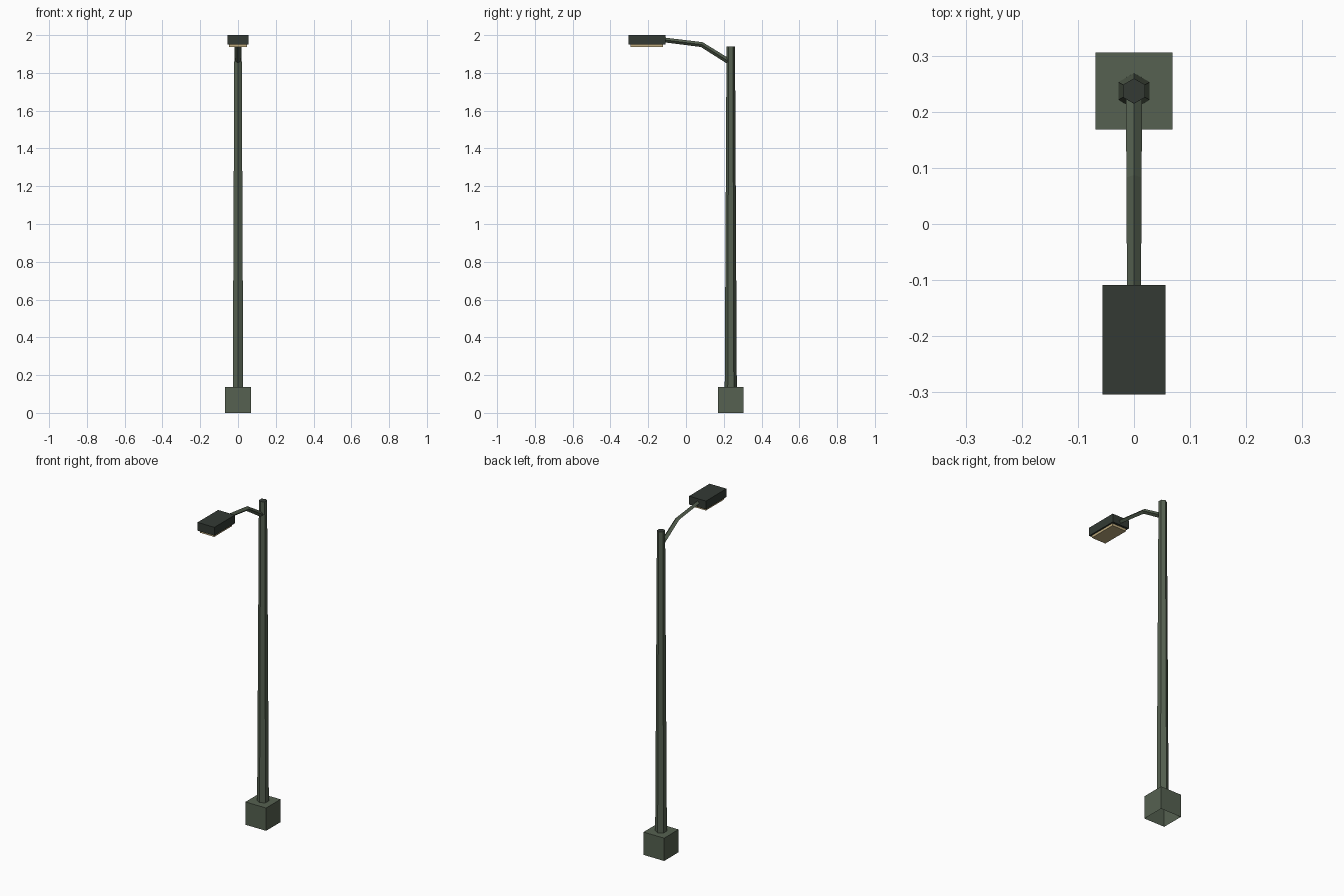
import bpy, bmesh, math
from mathutils import Vector

if "Cube" in bpy.data.objects:
    bpy.data.objects.remove(bpy.data.objects["Cube"])


def material(name, rgb):
    m = bpy.data.materials.new(name)
    m.diffuse_color = (*rgb, 1.0)
    m.use_nodes = True
    m.node_tree.nodes["Principled BSDF"].inputs["Base Color"].default_value = m.diffuse_color
    return m


GREEN = material("grey_green_paint", (0.092, 0.120, 0.082))
DARK = material("dark_housing", (0.033, 0.042, 0.034))
LENS = material("warm_lens", (0.515, 0.402, 0.205))
POLE_Y = 0.237


def box(name, lo, hi, mat):
    lo, hi = Vector(lo), Vector(hi)
    bpy.ops.mesh.primitive_cube_add(size=1, location=(lo + hi) / 2)
    ob = bpy.context.object
    ob.name = name
    ob.scale = hi - lo
    ob.data.materials.append(mat)
    return ob


# Square footing, open underneath
base = box("base_block", (-0.0685, POLE_Y - 0.0685, 0), (0.0685, POLE_Y + 0.0685, 0.137), GREEN)
bm = bmesh.new()
bm.from_mesh(base.data)
bm.normal_update()
bmesh.ops.delete(bm, geom=[f for f in bm.faces if f.normal.z < -0.9], context='FACES_ONLY')
bm.to_mesh(base.data)
bm.free()

# Tapered six-sided pole with a dark cap face
z0, z1 = 0.137, 1.941
bpy.ops.mesh.primitive_cone_add(vertices=6, radius1=0.032, radius2=0.0225,
                                depth=z1 - z0, location=(0, POLE_Y, (z0 + z1) / 2))
pole = bpy.context.object
pole.name = "pole"
pole.data.materials.append(GREEN)
pole.data.materials.append(DARK)
for f in pole.data.polygons:
    f.material_index = 1 if f.normal.z > 0.9 else 0

# Bent arm: diamond section swept along a path in the y-z plane
path = [(0.232, 1.857, 0.0145), (0.083, 1.950, 0.0135), (-0.120, 1.975, 0.0125)]
bm = bmesh.new()
rings = []
for i, (y, z, r) in enumerate(path):
    a, b = path[max(i - 1, 0)], path[min(i + 1, len(path) - 1)]
    t = Vector((0, b[0] - a[0], b[1] - a[1])).normalized()
    side = Vector((1, 0, 0))
    up = side.cross(t)
    rings.append([bm.verts.new(Vector((0, y, z)) + r * (side * math.cos(k * math.pi / 2)
                  + up * math.sin(k * math.pi / 2))) for k in range(4)])
for p, q in zip(rings, rings[1:]):
    for k in range(4):
        n = (k + 1) % 4
        bm.faces.new((p[k], p[n], q[n], q[k]))
bm.faces.new(rings[0])
bm.faces.new(rings[-1])
bmesh.ops.recalc_face_normals(bm, faces=bm.faces)
mesh = bpy.data.meshes.new("arm")
bm.to_mesh(mesh)
bm.free()
mesh.materials.append(GREEN)
bpy.context.collection.objects.link(bpy.data.objects.new("arm", mesh))

# Lamp head and the lens under it
box("lamp_housing", (-0.056, -0.304, 1.950), (0.056, -0.109, 2.0), DARK)
box("lamp_lens", (-0.047, -0.293, 1.936), (0.047, -0.122, 1.951), LENS)
